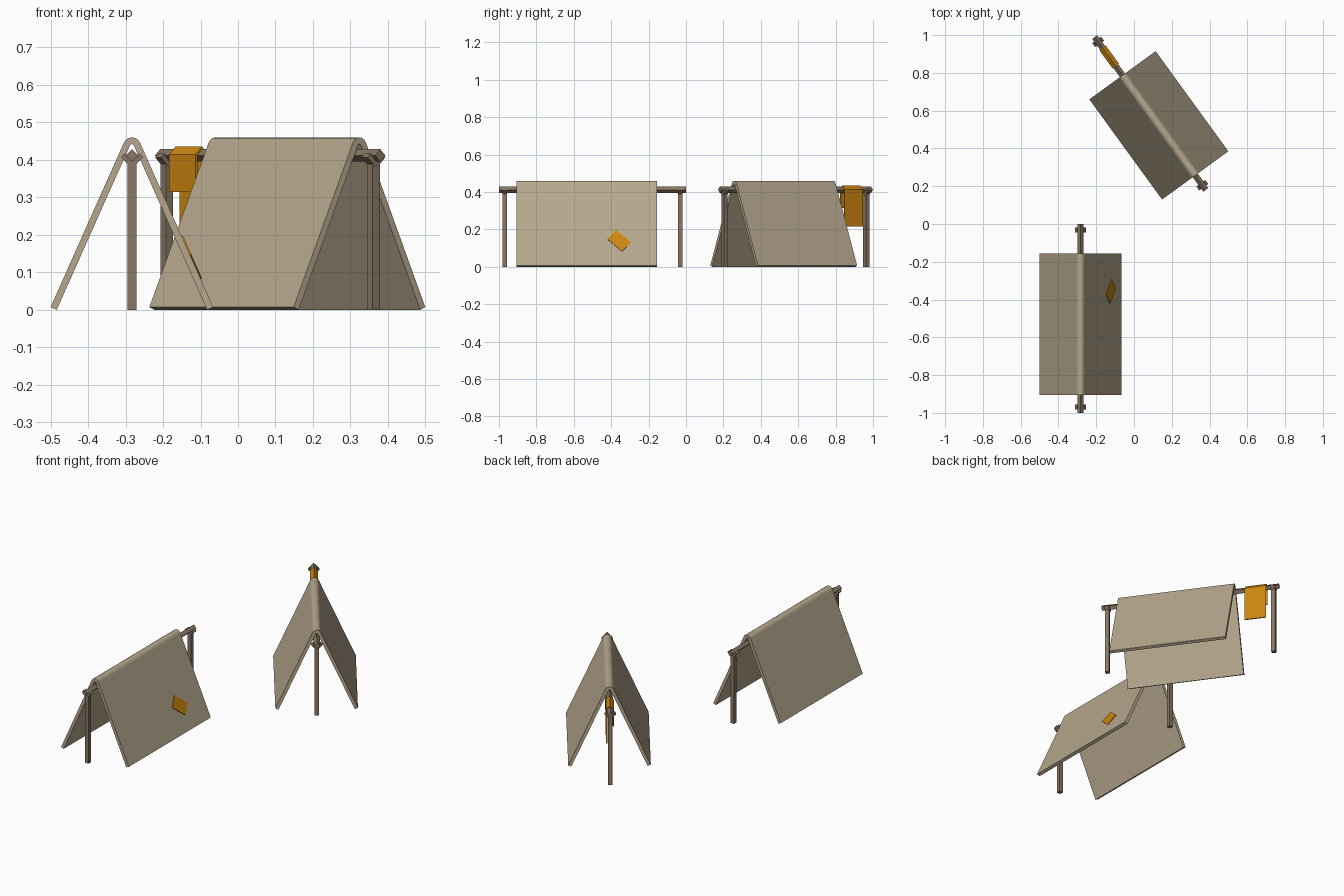
import bpy, bmesh
from math import radians, sin, cos
from mathutils import Matrix, Vector

if "Cube" in bpy.data.objects:
    bpy.data.objects.remove(bpy.data.objects["Cube"])


def material(name, rgb):
    m = bpy.data.materials.new(name)
    m.diffuse_color = (*rgb, 1)
    m.use_nodes = True
    m.node_tree.nodes["Principled BSDF"].inputs["Base Color"].default_value = m.diffuse_color
    return m


CANVAS = material("canvas", (0.47, 0.39, 0.27))
WOOD = material("wood", (0.25, 0.19, 0.13))
ORANGE = material("orange_cloth", (0.60, 0.24, 0.005))


def extrude(name, profile, y0, y1, mat, place):
    """Extrude a closed x-z profile along local y, then place it."""
    bm = bmesh.new()
    face = bm.faces.new([bm.verts.new((x, y0, z)) for x, z in profile])
    new = bmesh.ops.extrude_face_region(bm, geom=[face])["geom"]
    bmesh.ops.translate(bm, vec=(0, y1 - y0, 0),
                        verts=[v for v in new if isinstance(v, bmesh.types.BMVert)])
    bmesh.ops.recalc_face_normals(bm, faces=bm.faces)
    return finish(name, bm, mat, place)


def box(name, size, mat, place):
    bm = bmesh.new()
    bmesh.ops.create_cube(bm, size=1, matrix=Matrix.Diagonal((*size, 1)))
    return finish(name, bm, mat, place)


def finish(name, bm, mat, place):
    me = bpy.data.meshes.new(name)
    bm.to_mesh(me)
    bm.free()
    me.materials.append(mat)
    ob = bpy.data.objects.new(name, me)
    bpy.context.collection.objects.link(ob)
    ob.matrix_world = place
    return ob


LEAN = radians(24.1)     # slope of the canvas from vertical
ARC_Z = 0.4364           # centre of the rounded ridge


def canvas_side(r, foot_x, foot_z):
    """One skin of the canvas: left foot, over the rounded ridge, right foot."""
    n = 6
    arc = []
    for i in range(n + 1):
        a = radians(180) - LEAN - (radians(180) - 2 * LEAN) * i / n
        arc.append((r * cos(a), ARC_Z + r * sin(a)))
    return [(-foot_x, foot_z)] + arc + [(foot_x, foot_z)]


def tent(prefix, place, y0, y1):
    # folded canvas sheet
    outer = canvas_side(0.0236, 0.217, 0.0073)
    inner = canvas_side(0.0056, 0.2006, 0.0)
    extrude(prefix + "_canvas", outer + inner[::-1], y0, y1, CANVAS, place)
    # ridge pole, square set on its corner
    d, z = 0.0165, 0.412
    extrude(prefix + "_ridge_pole", [(-d, z), (0, z + d), (d, z), (0, z - d)],
            -0.5, 0.5, WOOD, place)
    # posts with forked tops
    for end, y in (("front", -0.469), ("back", 0.469)):
        box(f"{prefix}_{end}_post", (0.024, 0.024, 0.392), WOOD,
            place @ Matrix.Translation((0, y, 0.196)))
        for side, s in (("left", -1), ("right", 1)):
            box(f"{prefix}_{end}_{side}_fork", (0.015, 0.026, 0.036), WOOD,
                place @ Matrix.Translation((s * 0.0115, y, 0.3995))
                @ Matrix.Rotation(s * radians(45), 4, 'Y'))


front = Matrix.Translation((-0.283, -0.5, 0))
back = Matrix.Translation((0.086, 0.585, 0)) @ Matrix.Rotation(radians(36), 4, 'Z')
tent("front_tent", front, -0.405, 0.345)
tent("back_tent", back, -0.405, 0.25)

# cloth hung over the back ridge pole
cloth = [(-0.021, 0.315), (-0.021, 0.414), (0, 0.436), (0.021, 0.414), (0.021, 0.215),
         (0.014, 0.215), (0.014, 0.411), (0, 0.427), (-0.014, 0.411), (-0.014, 0.315)]
extrude("hanging_cloth", cloth, 0.31, 0.43, ORANGE, back)

# patch sewn on the right slope of the front tent
t = (0.139 - 0.0073) / cos(LEAN)
spot = Vector((0.217 - t * sin(LEAN), 0.1425, 0.139))
box("canvas_patch", (0.008, 0.107, 0.071), ORANGE,
    front @ Matrix.Translation(spot) @ Matrix.Rotation(-LEAN, 4, 'Y')
    @ Matrix.Rotation(radians(-42), 4, 'X'))
